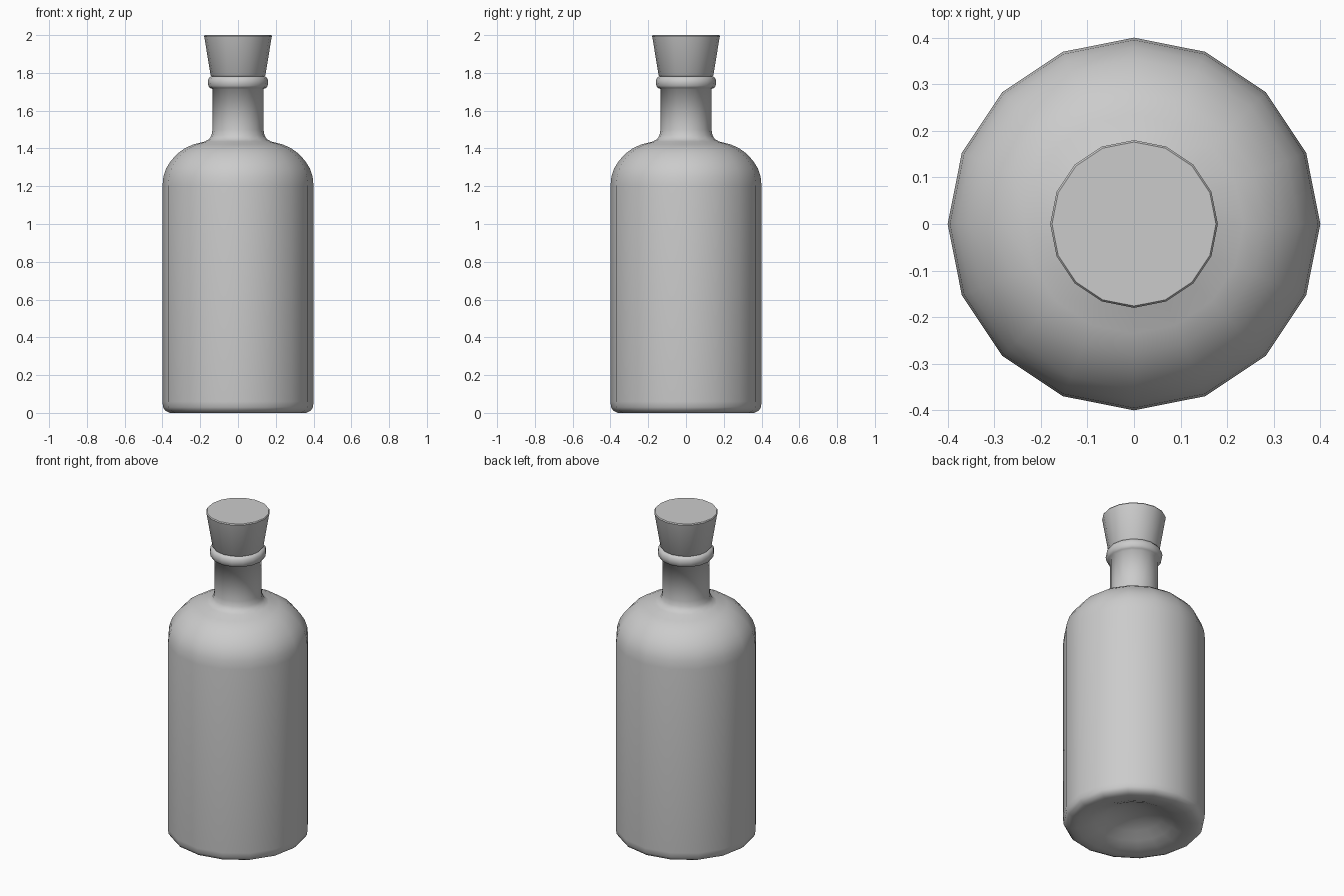
import bpy, bmesh, math

if "Cube" in bpy.data.objects:
    bpy.data.objects.remove(bpy.data.objects["Cube"])

SIDES = 16


def lathe(name, profile, angle):
    """Spin an (r, z) profile around z; r == 0 makes a pole."""
    bm = bmesh.new()
    rings = []
    for r, z in profile:
        if r == 0:
            rings.append([bm.verts.new((0, 0, z))] * SIDES)
        else:
            rings.append([bm.verts.new((r * math.cos(2 * math.pi * i / SIDES),
                                        r * math.sin(2 * math.pi * i / SIDES), z))
                          for i in range(SIDES)])
    for a, b in zip(rings, rings[1:]):
        for i in range(SIDES):
            j = (i + 1) % SIDES
            quad = list(dict.fromkeys((a[i], a[j], b[j], b[i])))
            bm.faces.new(quad)
    bmesh.ops.recalc_face_normals(bm, faces=bm.faces)
    mesh = bpy.data.meshes.new(name)
    bm.to_mesh(mesh)
    bm.free()
    obj = bpy.data.objects.new(name, mesh)
    bpy.context.collection.objects.link(obj)
    bpy.ops.object.select_all(action='DESELECT')
    obj.select_set(True)
    bpy.context.view_layer.objects.active = obj
    bpy.ops.object.shade_smooth_by_angle(angle=math.radians(angle))
    return obj


# Bottle: hollowed base, straight body, round shoulder, neck and lip
lathe("bottle", [
    (0, 0.09), (0.08, 0.085), (0.16, 0.06), (0.22, 0.03), (0.27, 0.01), (0.32, 0.001),
    (0.36, 0), (0.385, 0.012), (0.397, 0.03), (0.4, 0.06),
    (0.4, 1.2), (0.395, 1.25), (0.38, 1.295), (0.355, 1.335), (0.32, 1.373),
    (0.28, 1.402), (0.235, 1.422), (0.175, 1.437),
    (0.152, 1.45), (0.14, 1.47), (0.135, 1.5),
    (0.135, 1.715), (0.149, 1.72), (0.157, 1.732), (0.16, 1.75), (0.157, 1.767),
    (0.148, 1.779), (0.135, 1.783), (0.12, 1.775), (0.115, 1.74), (0.115, 1.6)], 80)

# Tapered stopper, running down into the neck
lathe("stopper", [
    (0, 1.6), (0.112, 1.6), (0.114, 1.775), (0.138, 1.78), (0.145, 1.788),
    (0.178, 1.988), (0.18, 1.994), (0.176, 2.0), (0, 2.0)], 50)
